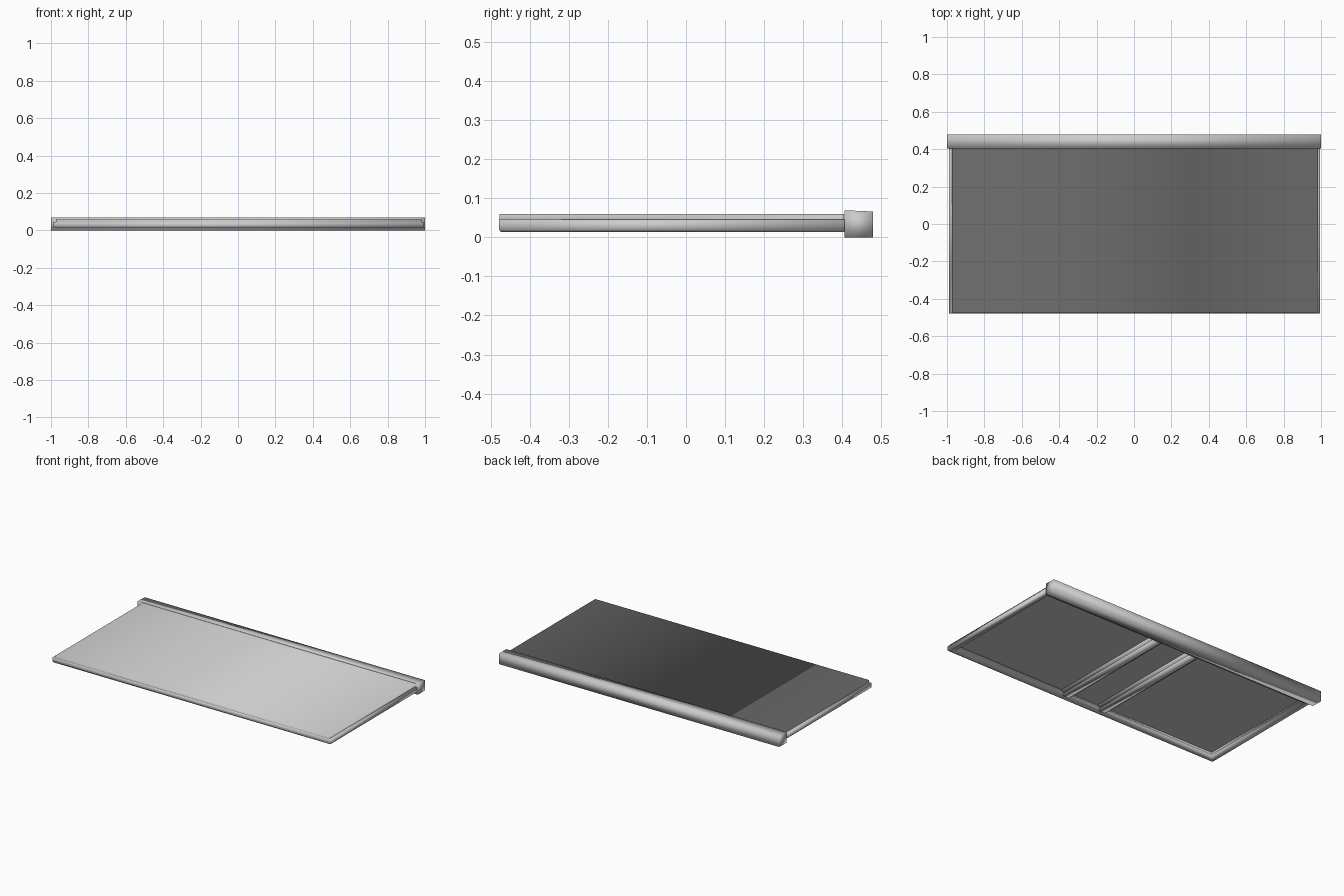
import bpy, bmesh

if "Cube" in bpy.data.objects:
    bpy.data.objects.remove(bpy.data.objects["Cube"])


def finish(name, bm, smooth=True, recalc=True):
    # fully smooth faces: soft normals wrap around the corners
    if recalc:
        bmesh.ops.recalc_face_normals(bm, faces=bm.faces)
    for f in bm.faces:
        f.smooth = smooth
    me = bpy.data.meshes.new(name)
    bm.to_mesh(me)
    bm.free()
    ob = bpy.data.objects.new(name, me)
    bpy.context.collection.objects.link(ob)
    return ob


def box(name, x0, x1, y0, y1, z0, z1, smooth=False):
    bm = bmesh.new()
    bmesh.ops.create_cube(bm, size=1)
    for v in bm.verts:
        v.co = (x0 if v.co.x < 0 else x1, y0 if v.co.y < 0 else y1, z0 if v.co.z < 0 else z1)
    return finish(name, bm, smooth)


def extrude_x(name, profile, x0, x1):
    # (y, z) outline extruded along x
    bm = bmesh.new()
    a = [bm.verts.new((x0, y, z)) for y, z in profile]
    b = [bm.verts.new((x1, y, z)) for y, z in profile]
    bm.faces.new(a)
    bm.faces.new(b[::-1])
    n = len(a)
    for i in range(n):
        bm.faces.new((a[i], a[(i + 1) % n], b[(i + 1) % n], b[i]))
    return finish(name, bm)


def frame(name, profile, x0, x1, y0, y1):
    # (inset, z) outline swept around a mitred rectangle
    bm = bmesh.new()
    rings = []
    for cx, cy, sx, sy in ((x0, y0, 1, 1), (x1, y0, -1, 1), (x1, y1, -1, -1), (x0, y1, 1, -1)):
        rings.append([bm.verts.new((cx + sx * d, cy + sy * d, z)) for d, z in profile])
    n = len(profile)
    for k in range(4):
        a, b = rings[k], rings[(k + 1) % 4]
        for i in range(n):
            bm.faces.new((a[i], a[(i + 1) % n], b[(i + 1) % n], b[i]))
    return finish(name, bm)


def top_shell(name, x0, x1, y0, y1, z0, z1, lip):
    # top sheet with side and front skirts, rising into a lip at the back
    bm = bmesh.new()
    corners = ((x0, y0), (x1, y0), (x1, y1), (x0, y1))
    low = [bm.verts.new((x, y, z0)) for x, y in corners]
    top = [bm.verts.new((x, y, z1)) for x, y in corners]
    up = [bm.verts.new((x, y1, lip)) for x in (x0, x1)]
    bm.faces.new(top)
    for i, j in ((0, 1), (1, 2), (3, 0)):
        bm.faces.new((low[i], low[j], top[j], top[i]))
    bm.faces.new((top[3], top[2], up[1], up[0]))
    return finish(name, bm, recalc=False)


# Surrounding rail with an inner stepped lip
rail = [(0, 0.020), (0.004, 0.014), (0.030, 0.014), (0.030, 0.031),
        (0.045, 0.031), (0.045, 0.046), (0, 0.046)]
frame("edge_rail", rail, -0.99, 0.995, -0.478, 0.408)

# Thin top panel, stepped in from the side rails, and its flat underside
top_shell("top_panel", -0.973, 0.982, -0.477, 0.4045, 0.044, 0.060, 0.069)
box("panel_underside", -0.97, 0.98, -0.474, 0.404, 0.043, 0.057)

# Pair of stepped cross ribs under the panel
for side, cx in (("left", -0.135), ("right", 0.135)):
    for part, w, z in (("base", 0.042, 0.032), ("ridge", 0.022, 0.017)):
        box(f"{side}_rib_{part}", cx - w, cx + w, -0.45, 0.38, z, 0.045, True)

# Taller rear bar with a slightly sloping top
bar = [(0.405, 0.0), (0.478, 0.0), (0.478, 0.066), (0.405, 0.069)]
extrude_x("rear_bar", bar, -1.0, 1.0)
